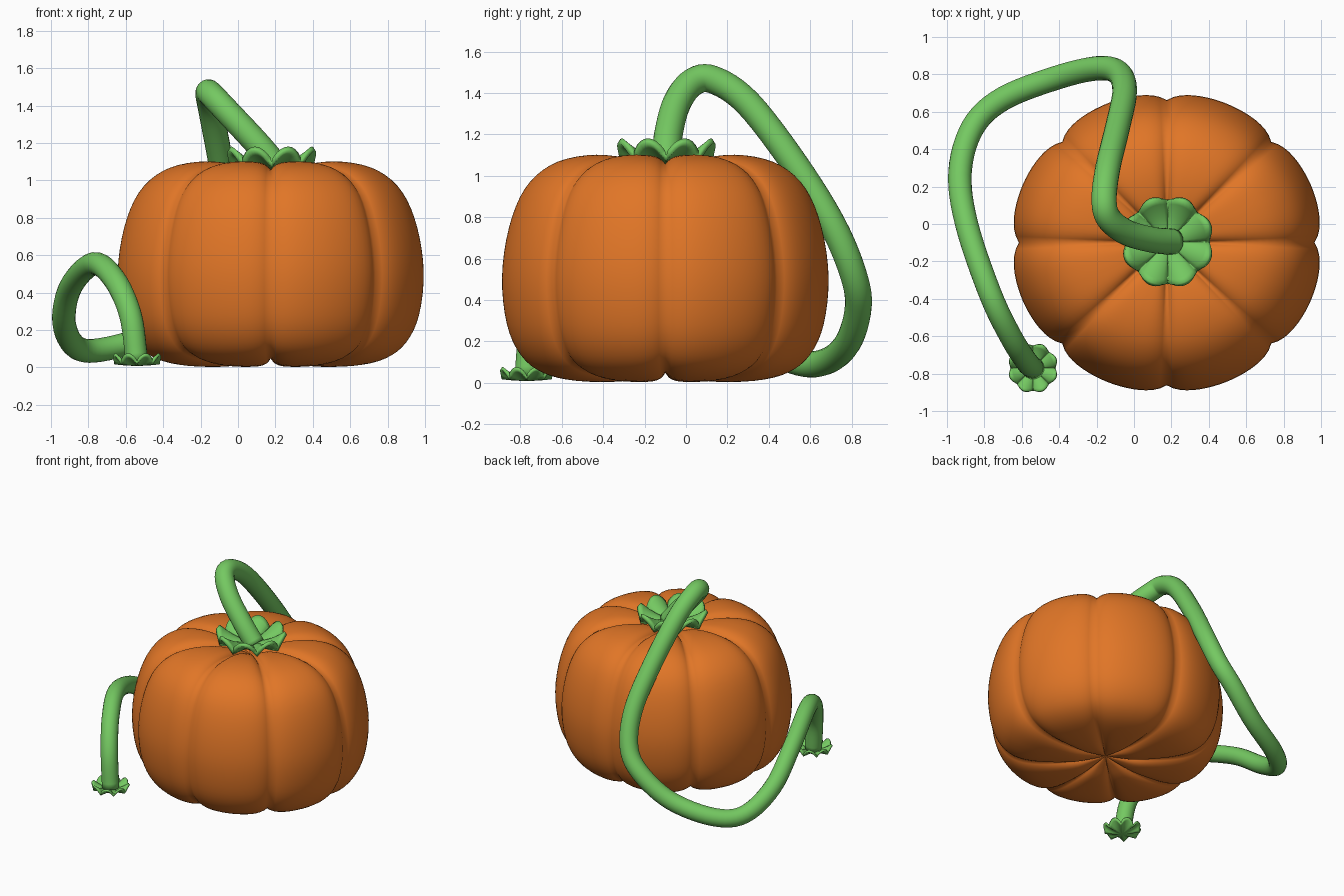
import bpy, bmesh, math
from mathutils import Vector

if "Cube" in bpy.data.objects:
    bpy.data.objects.remove(bpy.data.objects["Cube"])


def material(name, rgb):
    m = bpy.data.materials.new(name)
    m.diffuse_color = (*rgb, 1)
    m.use_nodes = True
    m.node_tree.nodes["Principled BSDF"].inputs["Base Color"].default_value = m.diffuse_color
    return m


orange = material("pumpkin orange", (0.75, 0.18, 0.02))
green = material("vine green", (0.175, 0.58, 0.12))


def smooth_path(pts, n):
    """Catmull-Rom curve through the points."""
    p = [Vector(q) for q in pts]
    p = [2 * p[0] - p[1]] + p + [2 * p[-1] - p[-2]]
    out = []
    for i in range(1, len(p) - 2):
        a, b, c, d = p[i - 1:i + 3]
        for k in range(n):
            t = k / n
            out.append(0.5 * (2 * b + (c - a) * t + (2 * a - 5 * b + 4 * c - d) * t * t
                              + (3 * b - a - 3 * c + d) * t ** 3))
    return out + [p[-2]]


def ring_mesh(name, rings, segs, point, mat, cap=True):
    """Closed rings joined by quads; point(ring, angle) gives each vertex."""
    bm = bmesh.new()
    rows = [[bm.verts.new(point(r, 2 * math.pi * s / segs)) for s in range(segs)]
            for r in rings]
    for a, b in zip(rows, rows[1:]):
        for s in range(segs):
            t = (s + 1) % segs
            bm.faces.new((a[s], a[t], b[t], b[s]))
    bm.faces.new(rows[0][::-1])
    if cap:
        bm.faces.new(rows[-1])
    bmesh.ops.recalc_face_normals(bm, faces=bm.faces)
    me = bpy.data.meshes.new(name)
    bm.to_mesh(me)
    bm.free()
    for f in me.polygons:
        f.use_smooth = True
    me.materials.append(mat)
    ob = bpy.data.objects.new(name, me)
    bpy.context.collection.objects.link(ob)
    return ob


def lobe_offset(a):
    """Angle from the nearest of eight grooves, 0 to pi/8."""
    step = math.pi / 4
    return abs((a + step / 2) % step - step / 2)


# pumpkin body: lathe profile with eight pinched grooves
profile = smooth_path([(0.01, 0.07), (0.1, 0.04), (0.24, 0.006), (0.47, 0.008), (0.63, 0.045),
                       (0.74, 0.13), (0.81, 0.28), (0.835, 0.51), (0.80, 0.75),
                       (0.72, 0.94), (0.59, 1.055), (0.42, 1.1), (0.24, 1.09),
                       (0.1, 1.04), (0.01, 1.0)], 4)
body_rings = []
for i, p in enumerate(profile):
    t = (profile[min(i + 1, len(profile) - 1)] - profile[max(i - 1, 0)]).normalized()
    body_rings.append((p, Vector((t.y, -t.x))))


def body_point(ring, a):
    p, n = ring
    depth = 0.045 * math.exp(-lobe_offset(a) / math.radians(5)) * min(1, p.x / 0.2)
    q = p - n * depth
    return (0.175 + q.x * math.cos(a), -0.1 + 0.965 * q.x * math.sin(a), q.y)


ring_mesh("pumpkin_body", body_rings, 144, body_point, orange)


# leafy collars: folded bowl with eight scalloped lobes
def collar(name, centre, size):
    def point(u, a):
        f = lobe_offset(a) / (math.pi / 8)
        bulge = 1 - (1 - f) ** 2
        r = u * (0.222 + 0.02 * bulge)
        z = 0.015 + u ** 2 * (0.015 + 0.085 * bulge)
        return (centre[0] + size * r * math.cos(a), centre[1] + size * r * math.sin(a),
                centre[2] + size * z)
    ob = ring_mesh(name, [0.05, 0.25, 0.45, 0.6, 0.75, 0.88, 1.0], 80, point, green, cap=False)
    s = ob.modifiers.new("thickness", "SOLIDIFY")
    s.thickness = 0.028 * size
    s.offset = 0


collar("stem_collar", (0.18, -0.095, 1.055), 1.0)
collar("vine_end_collar", (-0.54, -0.77, 0.008), 0.54)

# long curling vine swept along a path
path = smooth_path([(0.21, -0.095, 1.07), (0.1, -0.085, 1.2), (-0.04, -0.045, 1.35),
                    (-0.135, 0.03, 1.45), (-0.16, 0.13, 1.465), (-0.14, 0.3, 1.35),
                    (-0.085, 0.53, 1.05), (-0.05, 0.71, 0.76), (-0.085, 0.81, 0.52),
                    (-0.2, 0.832, 0.36), (-0.42, 0.78, 0.19), (-0.7, 0.67, 0.1),
                    (-0.86, 0.52, 0.105), (-0.93, 0.28, 0.24), (-0.895, 0.0, 0.43),
                    (-0.77, -0.37, 0.555), (-0.66, -0.6, 0.47), (-0.575, -0.735, 0.28),
                    (-0.54, -0.77, 0.03)], 6)
vine_rings = []
side = Vector((0, 1, 0))
for i, p in enumerate(path):
    t = (path[min(i + 1, len(path) - 1)] - path[max(i - 1, 0)]).normalized()
    side = (side - t * side.dot(t)).normalized()
    radius = 0.07 - 0.01 * i / (len(path) - 1)
    vine_rings.append((p, side.copy(), t.cross(side), radius))

ring_mesh("vine", vine_rings, 20,
          lambda r, a: r[0] + r[3] * (math.cos(a) * r[1] + math.sin(a) * r[2]), green)
